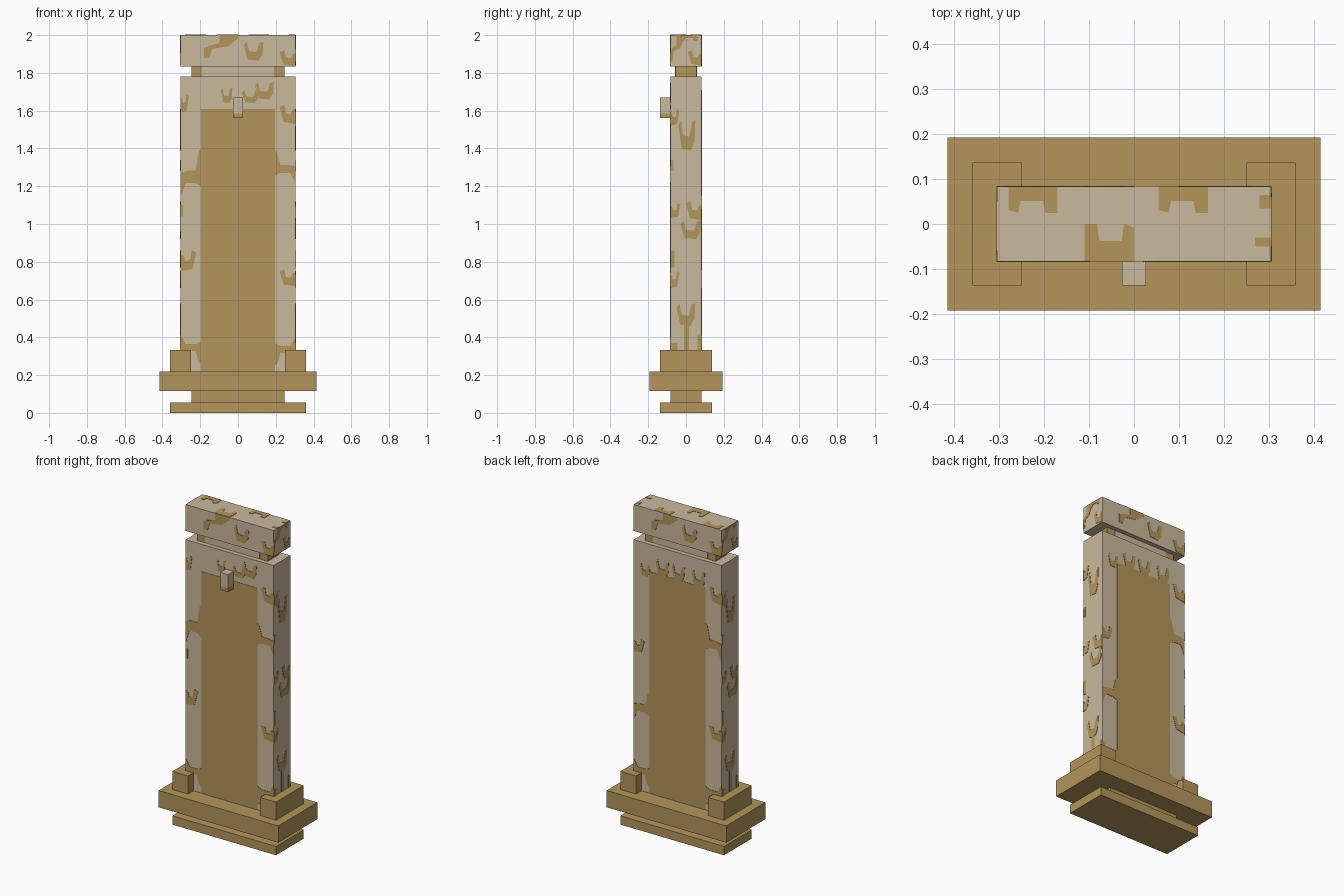
import bpy
import bmesh
from mathutils import Vector

default_cube = bpy.data.objects.get("Cube")
if default_cube:
    bpy.data.objects.remove(default_cube, do_unlink=True)


def make_material(name, colour):
    material = bpy.data.materials.new(name)
    material.use_nodes = True
    material.diffuse_color = (*colour, 1)
    shader = material.node_tree.nodes["Principled BSDF"]
    shader.inputs["Base Color"].default_value = (*colour, 1)
    return material


cream = make_material("pale stone", (0.59, 0.49, 0.335))
gold = make_material("ochre stone", (0.45, 0.30, 0.10))


def add_object(name, bm, material):
    bmesh.ops.recalc_face_normals(bm, faces=bm.faces)
    mesh = bpy.data.meshes.new(name)
    bm.to_mesh(mesh)
    bm.free()
    mesh.materials.append(material)
    obj = bpy.data.objects.new(name, mesh)
    bpy.context.collection.objects.link(obj)
    return obj


def box(name, low, high, material):
    bm = bmesh.new()
    bmesh.ops.create_cube(bm, size=1)
    low, high = Vector(low), Vector(high)
    for vert in bm.verts:
        vert.co = (low + high) / 2 + vert.co * (high - low)
    return add_object(name, bm, material)


def slab(name, half_x, half_y, bottom, top, material):
    return box(name, (-half_x, -half_y, bottom), (half_x, half_y, top), material)


HALF_X, HALF_Y, TOP = 0.305, 0.083, 2.0

# Stepped foot, shaft, neck and cap
slab("base_plinth", 0.36, 0.137, 0, 0.055, gold)
slab("base_stem", 0.245, HALF_Y, 0.055, 0.115, gold)
slab("base_slab", 0.415, 0.193, 0.115, 0.22, gold)
slab("shaft", HALF_X, HALF_Y, 0.22, 1.78, cream)
slab("neck", 0.245, 0.055, 1.78, 1.835, gold)
slab("cap", HALF_X, HALF_Y, 1.835, TOP, cream)

# Brackets that clasp both ends of the shaft
for side, start, end in (("left", 0.25, 0.36), ("right", -0.36, -0.25)):
    box(side + "_bracket", (start, -0.137, 0.22), (end, 0.137, 0.333), gold)

# Peg on the front
box("peg", (-0.027, -0.137, 1.585), (0.027, -HALF_Y, 1.67), cream)
box("peg_tip", (-0.027, -0.137, 1.56), (0.027, -HALF_Y, 1.585), gold)

# Outlines of the stains, in a box from -1 to 1
SHAPES = {
    "bar": [(-1, -1), (1, -1), (1, 1), (-1, 1)],
    "cup": [(-1, .6), (-.7, 1), (-.45, 0), (.3, -.1), (.6, .9),
            (1, 1), (.9, -.3), (.5, -1), (-.6, -.9)],
    "hook": [(-1, .8), (-.4, 1), (-.2, .1), (.4, 0), (.6, .5),
             (1, .6), (1, -1), (-.5, -.8)],
    "bridge": [(-1, 0), (-1, -1), (-.8, -.8), (-.5, -.4), (.4, -.4),
               (1, -.6), (1, 1), (.7, .9), (.4, .1), (-.3, .1)],
    "splash": [(-1, -1), (-.7, -1), (-.5, -.2), (.4, 0), (1, .7),
               (1, 1), (-.1, 1), (-.1, .3), (-1, -.1)],
    "arch": [(-1, -.8), (-.6, -1), (-.5, -.1), (.4, -.1), (.5, -1),
             (1, -1), (1, 1), (-1, 1)],
}

# How each face turns flat coordinates into space
FACES = {
    "front": (lambda u, v: (u, -HALF_Y, v), Vector((0, -1, 0))),
    "back": (lambda u, v: (-u, HALF_Y, v), Vector((0, 1, 0))),
    "left": (lambda u, v: (HALF_X, u, v), Vector((1, 0, 0))),
    "right": (lambda u, v: (-HALF_X, -u, v), Vector((-1, 0, 0))),
    "top": (lambda u, v: (u, v, TOP), Vector((0, 0, 1))),
}


def add_plate(bm, face, shape, left, right, low, high):
    """Thin plate; swapping left/right or low/high mirrors the outline."""
    place, normal = FACES[face]
    verts = []
    for a, b in SHAPES[shape]:
        u = left + (right - left) * (a + 1) / 2
        v = low + (high - low) * (b + 1) / 2
        verts.append(bm.verts.new(Vector(place(u, v)) - normal * 0.002))
    made = bmesh.ops.extrude_face_region(bm, geom=[bm.faces.new(verts)])
    moved = [g for g in made["geom"] if isinstance(g, bmesh.types.BMVert)]
    bmesh.ops.translate(bm, verts=moved, vec=normal * 0.004)


def stains(face, patches):
    bm = bmesh.new()
    for patch in patches:
        add_plate(bm, face, *patch)
    add_object(face + "_stains", bm, gold)


E = HALF_X
# Stains shared by the two broad faces: panel and cap
broad = [
    ("bar", -.195, .195, .22, 1.61),
    ("splash", -.18, 0, 1.88, TOP),
    ("cup", .03, .135, 1.865, 1.965),
    ("hook", .22, E, 1.835, 1.92),
    ("hook", .22, E, 1.53, 1.63),
    ("hook", .22, E, .67, .76),
    ("bridge", E, .19, .4, .25),
    ("bridge", -E, -.19, .41, .26),
]
stains("front", broad + [
    ("cup", -.09, -.03, 1.64, 1.72),
    ("cup", .02, .11, 1.64, 1.71),
    ("cup", .09, .19, 1.66, 1.75),
    ("hook", -.26, -E, 1.59, 1.69),
    ("bridge", -E, -.19, 1.14, 1.4),
    ("bridge", E, .19, 1.22, 1.39),
    ("bar", -E, -.29, 1.04, 1.1),
    ("hook", -.22, -E, .75, .86),
])
stains("back", broad + [
    ("cup", -.26, -.19, 1.57, 1.65),
    ("cup", -.15, -.06, 1.6, 1.7),
    ("cup", -.04, .05, 1.6, 1.7),
    ("cup", .1, .19, 1.59, 1.71),
    ("hook", -.23, -E, 1.08, 1.17),
    ("bridge", E, .19, 1.18, 1.39),
    ("bridge", -E, -.19, .66, .85),
])

# Narrow sides
narrow = [
    ("splash", -HALF_Y, -.01, 1.86, TOP),
    ("arch", -.02, .06, 1.97, TOP),
    ("hook", .01, HALF_Y, 1.84, 1.92),
    ("hook", -.035, -HALF_Y, 1.52, 1.61),
    ("cup", -.04, .05, 1.39, 1.55),
    ("bar", -HALF_Y, -.065, 1.28, 1.34),
    ("hook", -.03, -HALF_Y, 1.03, 1.11),
    ("hook", 0, HALF_Y, 1.02, 1.12),
    ("cup", -.03, .08, .92, 1.02),
    ("bar", -HALF_Y, -.06, .77, .86),
    ("hook", -.035, -HALF_Y, .66, .75),
    ("cup", -.05, .05, .46, .58),
    ("bar", -.01, .015, .333, .48),
    ("bar", -HALF_Y, -.045, .333, .37),
    ("bar", .06, HALF_Y, .333, .41),
]
stains("left", narrow)
stains("right", narrow)

# Cap top
stains("top", [
    ("arch", -.28, -.17, .025, HALF_Y),
    ("arch", .055, .165, .025, HALF_Y),
    ("arch", 0, -.11, 0, -HALF_Y),
    ("bar", .28, E, .035, .065),
    ("bar", .27, E, -.05, -.03),
])

# Pale middle of the neck, front and back
for side, y in (("front", -0.055), ("back", 0.055)):
    box("neck_" + side + "_inlay", (-0.19, y - 0.002, 1.781),
        (0.19, y + 0.002, 1.834), cream)
